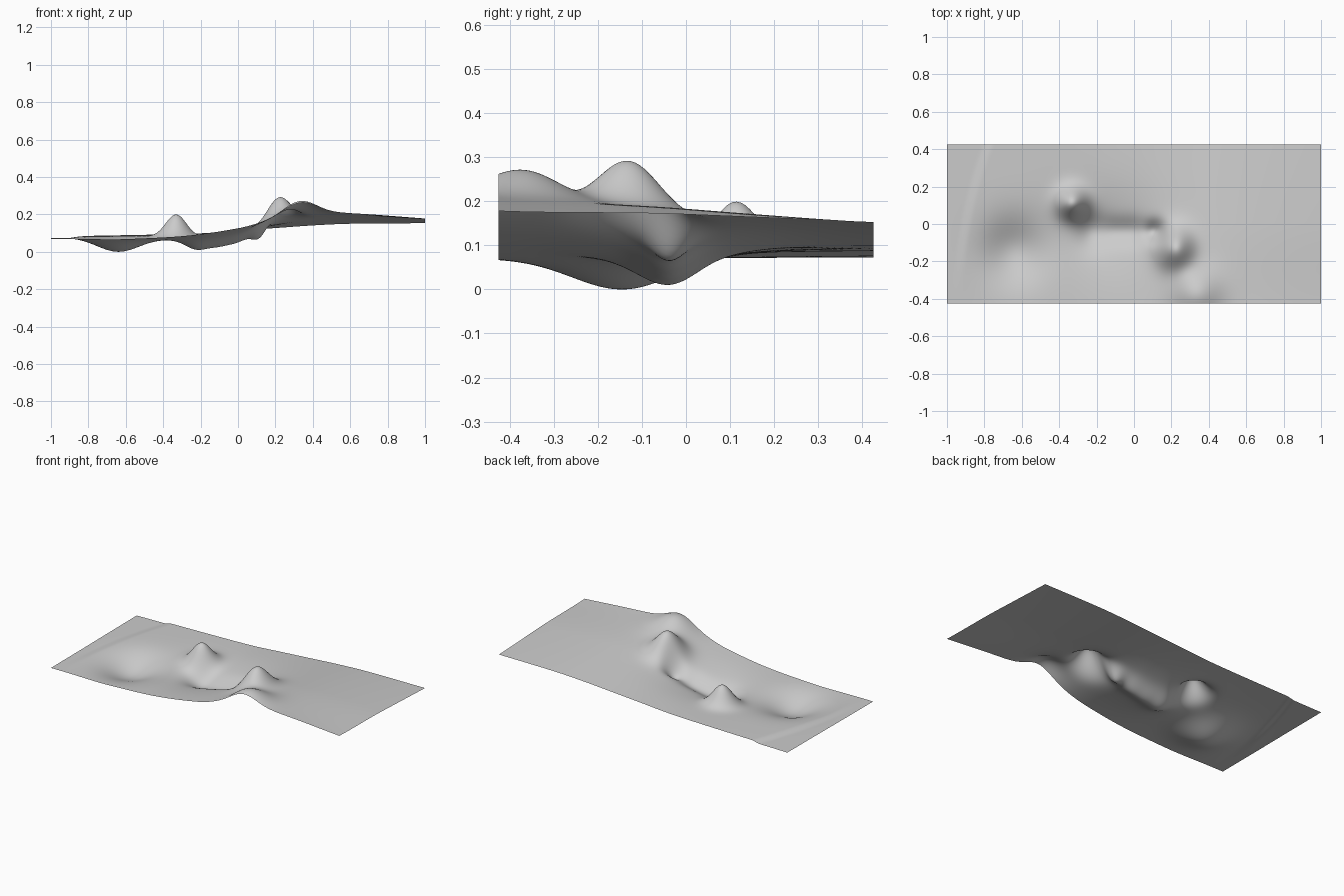
import bpy
import bmesh
from math import exp
from mathutils import Matrix

HALF_DEPTH = 0.425

# Height along the front and back borders, as (x, z)
FRONT = [(-1, .074), (-.6, .077), (-.3, .09), (0, .132), (.2, .178),
         (.4, .209), (.6, .211), (1, .183)]
BACK = [(-1, .078), (-.6, .084), (-.2, .094), (0, .108), (.2, .122),
        (.4, .136), (.6, .145), (1, .148)]

# Hills and hollows: x, y, height, radius in x, radius in y
FEATURES = [
    (.22, -.13, .133, .063, .073),    # main peak
    (.33, -.37, .079, .09, .09),      # border hill
    (-.33, .11, .123, .056, .056),    # west peak
    (-.64, -.14, -.079, .115, .118),  # west basin
    (-.15, -.05, -.045, .2, .15),     # broad valley
    (-.22, -.04, -.046, .06, .065),   # hollows along the valley
    (-.1, -.04, -.032, .052, .05),
    (0, -.04, -.036, .052, .05),
    (.115, -.042, -.064, .04, .04),
]


def spline(points, x):
    """Smooth interpolation through the border points."""
    n = len(points)
    i = max(k for k in range(n - 1) if points[k][0] <= x or k == 0)

    def slope(k):
        a, b = points[max(k - 1, 0)], points[min(k + 1, n - 1)]
        return (b[1] - a[1]) / (b[0] - a[0])

    (x0, z0), (x1, z1) = points[i], points[i + 1]
    w = x1 - x0
    t = min(max((x - x0) / w, 0), 1)
    s = t * t * (3 - 2 * t)
    return (z0 + (z1 - z0) * s + w * slope(i) * t * (1 - t) ** 2
            - w * slope(i + 1) * t * t * (1 - t))


def smoothstep(t):
    t = min(max(t, 0), 1)
    return t * t * (3 - 2 * t)


def height(x, y):
    t = (y + HALF_DEPTH) / (2 * HALF_DEPTH)
    z = spline(FRONT, x) * (1 - t) + spline(BACK, x) * t
    # low curved terrace near the west border
    z += .01 * smoothstep((x + .97 - .16 * t * t) / .06) * smoothstep(2 * t)
    for cx, cy, h, rx, ry in FEATURES:
        z += h * exp(-.5 * (((x - cx) / rx) ** 2 + ((y - cy) / ry) ** 2))
    return z


cube = bpy.data.objects.get("Cube")
if cube:
    bpy.data.objects.remove(cube, do_unlink=True)

# Single plain grey material
grey = bpy.data.materials.new("plain_grey")
grey.use_nodes = True
color = (.6, .6, .6, 1)
grey.diffuse_color = color
grey.node_tree.nodes["Principled BSDF"].inputs["Base Color"].default_value = color

# Terrain sheet: a fine grid raised by the height rule
bm = bmesh.new()
bmesh.ops.create_grid(bm, x_segments=200, y_segments=85, size=1,
                      matrix=Matrix.Diagonal((1, HALF_DEPTH, 1, 1)))
for v in bm.verts:
    v.co.z = height(v.co.x, v.co.y)
lowest = min(v.co.z for v in bm.verts)
for v in bm.verts:
    v.co.z -= lowest
for f in bm.faces:
    f.smooth = True
bm.normal_update()
mesh = bpy.data.meshes.new("terrain_sheet")
bm.to_mesh(mesh)
bm.free()
mesh.materials.append(grey)
terrain = bpy.data.objects.new("terrain_sheet", mesh)
bpy.context.collection.objects.link(terrain)
